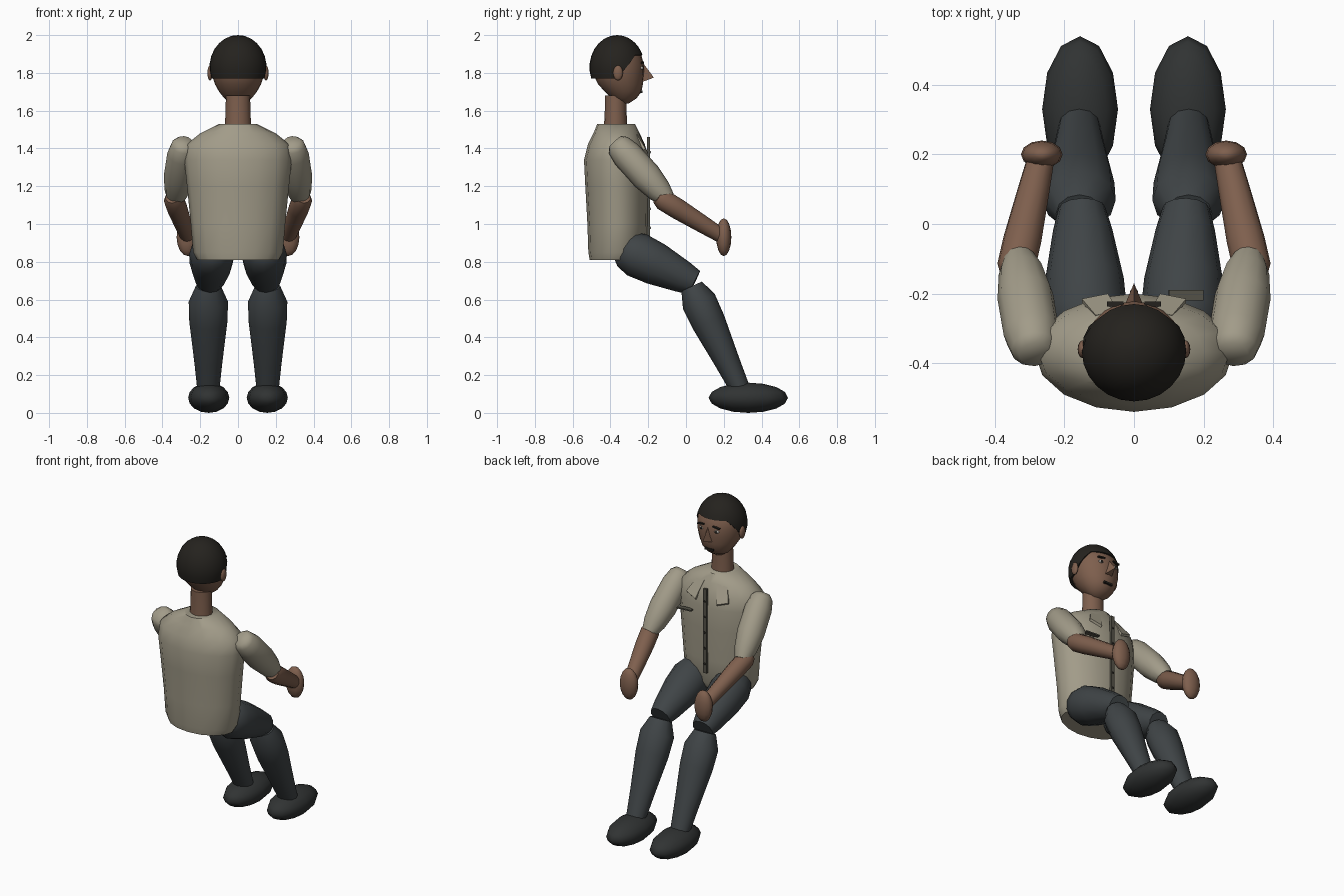
import bpy, bmesh
from math import sin, cos, pi, acos, radians
from mathutils import Vector, Matrix

if "Cube" in bpy.data.objects:
    bpy.data.objects.remove(bpy.data.objects["Cube"])


def material(name, r, g, b):
    m = bpy.data.materials.new(name)
    m.diffuse_color = (r, g, b, 1)
    m.use_nodes = True
    m.node_tree.nodes["Principled BSDF"].inputs["Base Color"].default_value = m.diffuse_color
    return m


SHIRT = material("shirt_cloth", 0.36, 0.33, 0.25)
SKIN = material("skin", 0.21, 0.115, 0.075)
TROUSER = material("trouser_cloth", 0.05, 0.058, 0.062)
SHOE = material("shoe_leather", 0.03, 0.033, 0.033)
HAIR = material("hair_dark", 0.018, 0.016, 0.013)
TRIM = material("trim_dark", 0.09, 0.085, 0.065)
EYE = material("eye_white", 0.5, 0.47, 0.43)


def finish(name, bm, mat, angle=50):
    bmesh.ops.recalc_face_normals(bm, faces=bm.faces)
    me = bpy.data.meshes.new(name)
    bm.to_mesh(me)
    bm.free()
    me.materials.append(mat)
    ob = bpy.data.objects.new(name, me)
    bpy.context.collection.objects.link(ob)
    bpy.ops.object.select_all(action='DESELECT')
    ob.select_set(True)
    bpy.context.view_layer.objects.active = ob
    bpy.ops.object.shade_smooth_by_angle(angle=radians(angle))
    return ob


def skin_rings(name, rings, mat, angle=50):
    bm = bmesh.new()
    vs = [[bm.verts.new(p) for p in ring] for ring in rings]
    n = len(vs[0])
    for lo, hi in zip(vs, vs[1:]):
        for i in range(n):
            j = (i + 1) % n
            bm.faces.new((lo[i], lo[j], hi[j], hi[i]))
    bm.faces.new(vs[0])
    bm.faces.new(vs[-1])
    return finish(name, bm, mat, angle)


def stack(name, levels, mat, n=16, angle=50):
    """Horizontal ellipses: (z, half width, y back, y front)."""
    rings = []
    for z, w, yb, yf in levels:
        rings.append([(w * cos(2 * pi * i / n), (yb + yf) / 2 + (yf - yb) / 2 * sin(2 * pi * i / n), z)
                      for i in range(n)])
    return skin_rings(name, rings, mat, angle)


def limb(name, a, b, profile, mat, wide=1.0, n=12):
    """Tapered tube from a to b: profile is (t, radius)."""
    a, b = Vector(a), Vector(b)
    d = (b - a).normalized()
    u = (Vector((1, 0, 0)) - d * d.x).normalized()
    v = d.cross(u)
    rings = []
    for t, r in profile:
        c = a.lerp(b, t)
        rings.append([c + u * (r * wide * cos(2 * pi * i / n)) + v * (r * sin(2 * pi * i / n))
                      for i in range(n)])
    return skin_rings(name, rings, mat, 60)


def ellipsoid(name, c, r, mat, n=12, m=8, tilt=0):
    bm = bmesh.new()
    mx = Matrix.Translation(c) @ Matrix.Rotation(tilt, 4, 'X') @ Matrix.Diagonal((*r, 1))
    bmesh.ops.create_uvsphere(bm, u_segments=n, v_segments=m, radius=1, matrix=mx)
    return finish(name, bm, mat, 60)


def box(name, c, size, mat, roll=0):
    bm = bmesh.new()
    mx = Matrix.Translation(c) @ Matrix.Rotation(roll, 4, 'Y') @ Matrix.Diagonal((*size, 1))
    bmesh.ops.create_cube(bm, size=1, matrix=mx)
    return finish(name, bm, mat, 30)


# Torso
stack("shirt_torso", [
    (0.81, .215, -.51, -.23), (0.85, .238, -.517, -.21), (1.0, .25, -.522, -.203),
    (1.2, .27, -.533, -.2), (1.34, .285, -.54, -.2), (1.42, .275, -.52, -.217),
    (1.48, .2, -.49, -.245), (1.53, .10, -.47, -.27)], SHIRT)

# Shirt details
box("button_placket", (0, -.199, 1.19), (.024, .016, .54), TRIM)
for k in range(5):
    ellipsoid("shirt_button", (0, -.19, .98 + .1 * k), (.007, .004, .007), HAIR, 8, 4)
box("pocket_edge", (.15, -.205, 1.29), (.1, .03, .008), TRIM, .05)
for s in (-1, 1):
    bm = bmesh.new()
    pts = [(.045, -.25, 1.485), (.11, -.262, 1.475), (.15, -.215, 1.40), (.075, -.2, 1.375)]
    f = bm.faces.new([bm.verts.new((s * x, y, z)) for x, y, z in pts])
    ext = bmesh.ops.extrude_face_region(bm, geom=[f])
    bmesh.ops.translate(bm, vec=(0, -.01, -.01),
                        verts=[g for g in ext["geom"] if isinstance(g, bmesh.types.BMVert)])
    finish("collar_flap", bm, SHIRT, 30)

# Neck and head
stack("neck", [(1.5, .07, -.435, -.31), (1.6, .066, -.43, -.315), (1.68, .064, -.43, -.315)], SKIN)
stack("head", [
    (1.637, .03, -.355, -.305), (1.665, .072, -.39, -.262), (1.70, .1, -.43, -.236),
    (1.74, .122, -.465, -.228), (1.79, .138, -.49, -.222), (1.84, .141, -.495, -.222),
    (1.89, .137, -.49, -.235), (1.94, .108, -.46, -.268), (1.98, .055, -.41, -.32)], SKIN, 20, 60)

# Hair cap with a hairline that rises towards the face
bm = bmesh.new()
N, M = 24, 8
top = bm.verts.new((0, -.365, 2.0))
cols = []
for i in range(N):
    a = 2 * pi * i / N
    zb = 1.77 + .125 * min(1, max(0, sin(a) * 1.4))
    pm = acos((zb - 1.83) / .17)
    col = [bm.verts.new((.151 * sin(pm * k / M) * cos(a), -.365 + .146 * sin(pm * k / M) * sin(a),
                         1.83 + .17 * cos(pm * k / M))) for k in range(1, M + 1)]
    col.append(bm.verts.new(Vector((0, -.365, 1.83)).lerp(col[-1].co, .88)))
    cols.append(col)
for i in range(N):
    p, q = cols[i], cols[(i + 1) % N]
    bm.faces.new((top, p[0], q[0]))
    for k in range(M):
        bm.faces.new((p[k], p[k + 1], q[k + 1], q[k]))
finish("hair", bm, HAIR)

# Face
bm = bmesh.new()
nose = [bm.verts.new(p) for p in ((0, -.222, 1.845), (-.026, -.232, 1.752), (.026, -.232, 1.752), (0, -.17, 1.775))]
for f in ((0, 1, 3), (0, 3, 2), (1, 2, 3), (0, 2, 1)):
    bm.faces.new([nose[k] for k in f])
finish("nose", bm, SKIN, 30)
box("mouth", (0, -.236, 1.70), (.06, .014, .012), HAIR)

for s, side in ((-1, "left"), (1, "right")):
    ellipsoid(side + "_eye", (s * .052, -.235, 1.826), (.019, .009, .009), EYE, 10, 6)
    ellipsoid(side + "_pupil", (s * .052, -.228, 1.826), (.008, .005, .008), HAIR, 8, 6)
    box(side + "_eyebrow", (s * .054, -.23, 1.853), (.048, .014, .008), HAIR, s * .12)
    ellipsoid(side + "_ear", (s * .148, -.36, 1.80), (.014, .026, .04), SKIN)

    # Arms
    limb(side + "_sleeve", (s * .285, -.375, 1.435), (s * .33, -.1, 1.13),
         [(0, .045), (.06, .066), (.22, .08), (.6, .081), (.85, .066), (1, .046)], SHIRT)
    limb(side + "_forearm", (s * .345, -.15, 1.145), (s * .265, .2, .93),
         [(0, .04), (.08, .055), (.3, .055), (.7, .046), (1, .038)], SKIN)
    ellipsoid(side + "_hand", (s * .265, .2, .93), (.06, .04, .1), SKIN)

    # Legs
    limb(side + "_thigh", (s * .135, -.36, .885), (s * .15, .045, .69),
         [(0, .06), (.1, .1), (.25, .12), (.5, .113), (.85, .085), (1, .068)], TROUSER)
    limb(side + "_shin", (s * .157, .03, .67), (s * .157, .285, .13),
         [(0, .06), (.15, .093), (.35, .09), (.75, .066), (1, .053)], TROUSER, 1.12)
    ellipsoid(side + "_shoe", (s * .155, .33, .08), (.109, .21, .08), SHOE)
